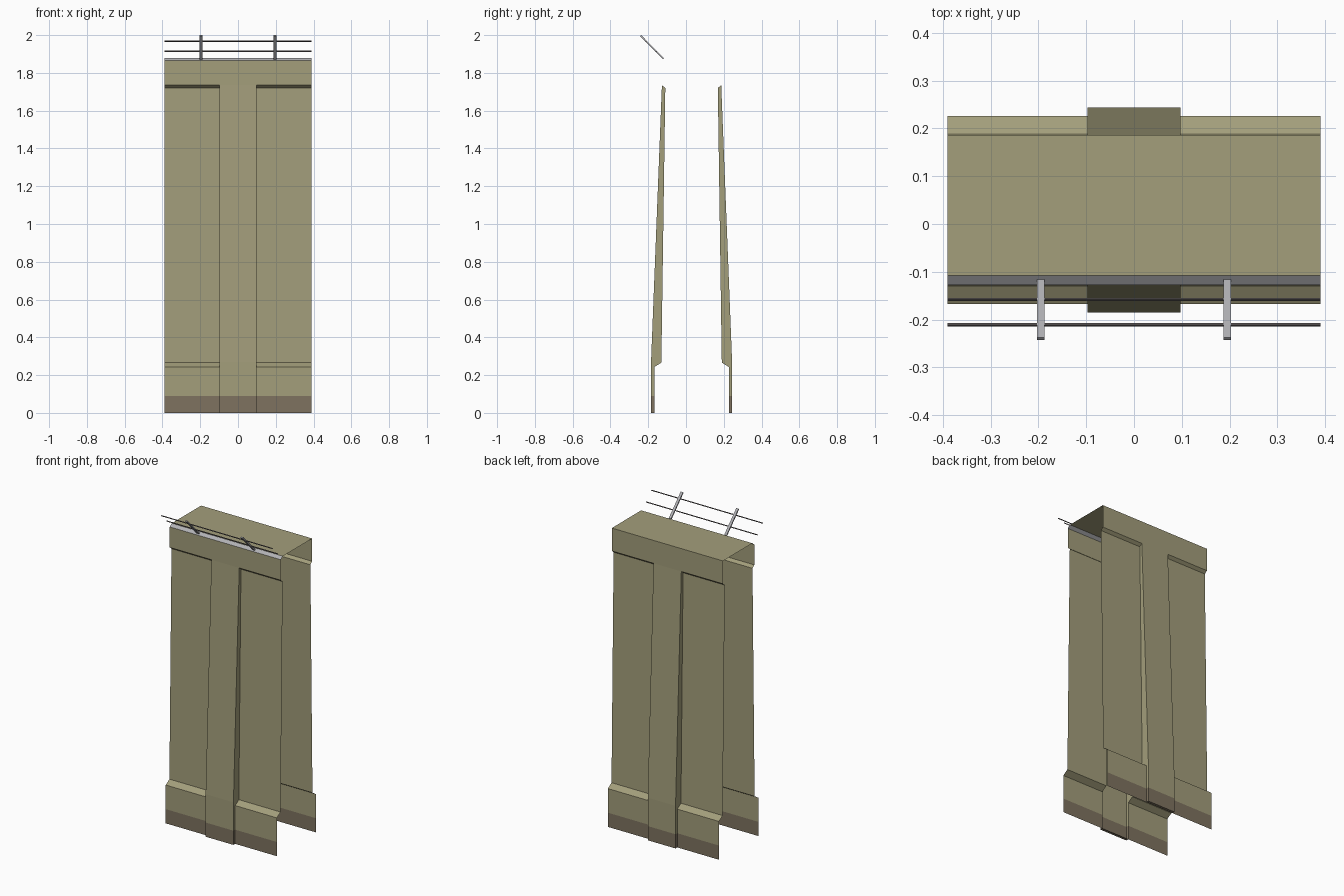
import bpy, bmesh, math
from mathutils import Matrix, Vector

if "Cube" in bpy.data.objects:
    bpy.data.objects.remove(bpy.data.objects["Cube"])


def material(name, rgb):
    m = bpy.data.materials.new(name)
    m.diffuse_color = (*rgb, 1)
    m.use_nodes = True
    m.node_tree.nodes["Principled BSDF"].inputs["Base Color"].default_value = m.diffuse_color
    return m


OLIVE = material("olive concrete", (0.366, 0.342, 0.198))
BROWN = material("brown footing", (0.209, 0.171, 0.117))
METAL = material("grey metal", (0.44, 0.44, 0.46))
WIRE = material("dark wire", (0.13, 0.115, 0.115))

HALF, PIL = 0.39, 0.0975      # half length of wall, half width of pilaster
CY = 0.0295                   # middle plane of the wall in y
FOOT = 0.09                   # height of brown footing

# (distance from middle plane, height)
PANEL = [(0.197, 0), (0.197, FOOT), (0.197, 0.243), (0.16, 0.266),
         (0.139, 1.72), (0.157, 1.735)]
PILASTER = [(0.2145, 0), (0.2145, FOOT), (0.2145, 0.27), (0.157, 1.735)]


def finish(bm, name, mats):
    me = bpy.data.meshes.new(name)
    bm.to_mesh(me)
    bm.free()
    ob = bpy.data.objects.new(name, me)
    bpy.context.collection.objects.link(ob)
    for m in mats:
        me.materials.append(m)
    return ob


def wall(name, side):
    """One wall face; side = -1 front, 1 back."""
    bm = bmesh.new()

    def face(pts):
        if side > 0:
            pts = pts[::-1]
        f = bm.faces.new([bm.verts.new((x, CY + side * d, z)) for x, d, z in pts])
        f.material_index = int(f.calc_center_median().z < FOOT)

    def strip(profile, x0, x1):
        for (d, z), (e, w) in zip(profile, profile[1:]):
            face([(x0, d, z), (x1, d, z), (x1, e, w), (x0, e, w)])

    # recessed panels, pilaster front and upper band
    strip(PANEL, -HALF, -PIL)
    strip(PANEL, PIL, HALF)
    strip(PILASTER, -PIL, PIL)
    strip([(0.157, 1.735), (0.157, 1.865 if side < 0 else 1.88)], -HALF, HALF)
    # pilaster cheeks and underside
    for x in (-PIL, PIL):
        for loop in (PANEL[:2] + PILASTER[1::-1], PANEL[1:] + PILASTER[2:0:-1]):
            pts = [(x, d, z) for d, z in loop]
            face(pts if x > 0 else pts[::-1])
    face([(-PIL, 0.197, 0), (PIL, 0.197, 0), (PIL, 0.2145, 0), (-PIL, 0.2145, 0)])
    bmesh.ops.remove_doubles(bm, verts=bm.verts, dist=1e-5)
    return finish(bm, name, [OLIVE, BROWN])


def sheet(name, a, b, mat):
    """Full-length sheet between two (y, z) lines."""
    bm = bmesh.new()
    bm.faces.new([bm.verts.new(p) for p in
                  ((-HALF, *a), (HALF, *a), (HALF, *b), (-HALF, *b))])
    return finish(bm, name, [mat])


def box(name, centre, size, tilt, mat):
    bm = bmesh.new()
    bmesh.ops.create_cube(bm, size=1, matrix=Matrix.Translation(centre)
                          @ Matrix.Rotation(tilt, 4, 'X')
                          @ Matrix.Diagonal((*size, 1)))
    return finish(bm, name, [mat])


wall("front_wall", -1)
wall("back_wall", 1)

# roof and metal edge strip
sheet("roof", (-0.1075, 1.88), (CY + 0.157, 1.88), OLIVE)
sheet("edge_strip", (CY - 0.157, 1.865), (-0.1075, 1.88), METAL)

# leaning fence posts
low, high = Vector((0, -0.119, 1.874)), Vector((0, -0.24, 1.997))
for sx in (-1, 1):
    box("fence_post", (low + high) / 2 + Vector((sx * 0.195, 0, 0)),
        (0.016, 0.008, (high - low).length), math.radians(44.5), METAL)

# fence wires
for y, z in ((-0.158, 1.914), (-0.211, 1.968)):
    box("fence_wire", (0, y, z), (2 * HALF, 0.005, 0.005), math.radians(45), WIRE)
